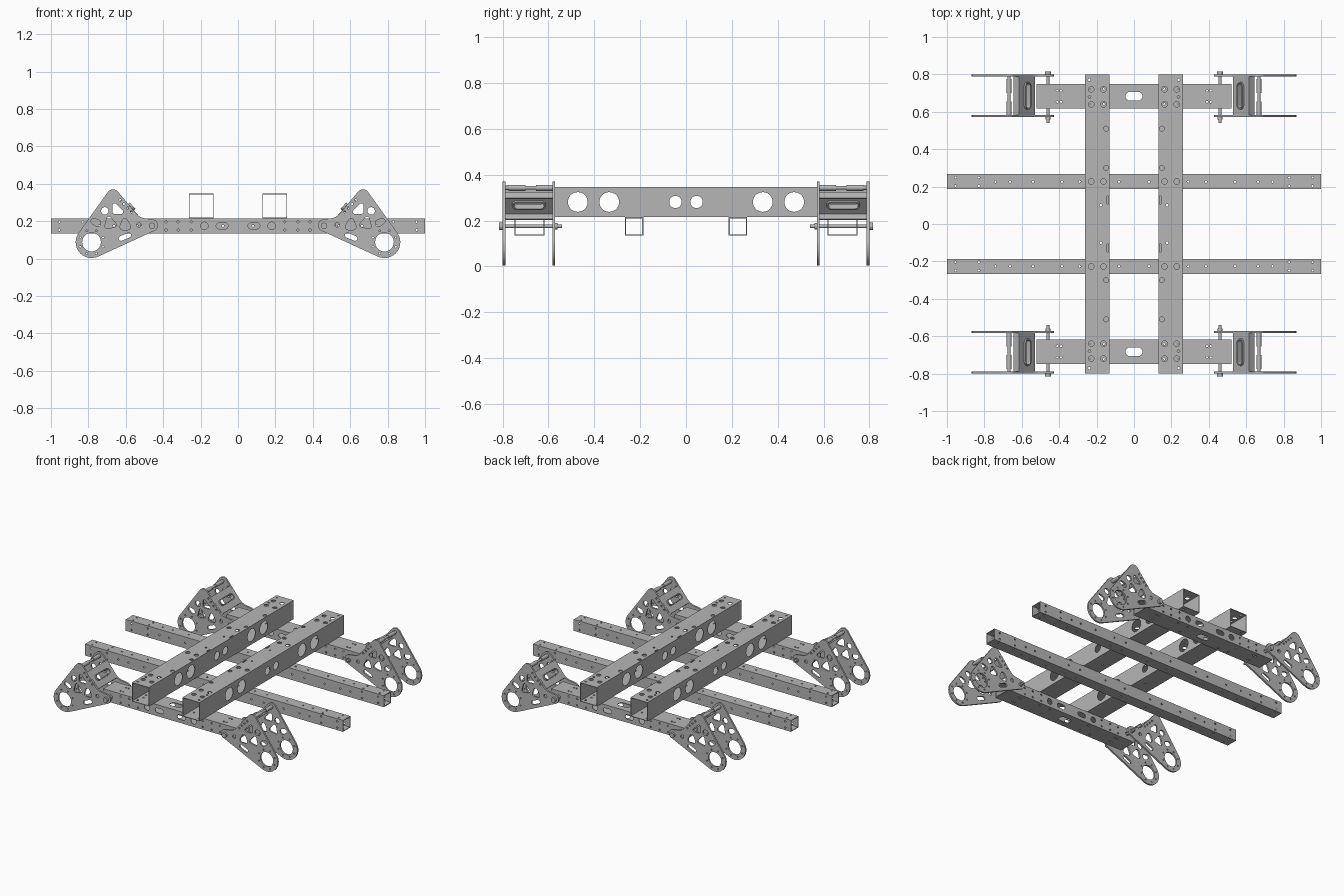
import bpy, bmesh, math
from mathutils import Matrix, Vector

cube = bpy.data.objects.get("Cube")
if cube:
    bpy.data.objects.remove(cube)

steel = bpy.data.materials.new("brushed grey")
GREY = (0.47, 0.47, 0.47, 1)
steel.diffuse_color = GREY
steel.use_nodes = True
steel.node_tree.nodes["Principled BSDF"].inputs["Base Color"].default_value = GREY

UPRIGHT = Matrix.Rotation(math.pi / 2, 4, 'X')
MIRRORS = {"left_front": (1, 1), "right_front": (-1, 1), "left_rear": (1, -1), "right_rear": (-1, -1)}
built = []


def loop(circles):
    """Outline wrapped around circles (x, y, radius); a negative radius makes a concave fillet."""
    if len(circles) == 1:
        x, y, r = circles[0]
        n = 12 if r < 0.01 else 28
        return [(x + r * math.cos(math.tau * i / n), y + r * math.sin(math.tau * i / n)) for i in range(n)]
    angles = []
    for a, b in zip(circles, circles[1:] + circles[:1]):
        dx, dy = b[0] - a[0], b[1] - a[1]
        angles.append(math.atan2(dy, dx) - math.acos((a[2] - b[2]) / math.hypot(dx, dy)))
    points = []
    for i, (x, y, r) in enumerate(circles):
        turn = (angles[i] - angles[i - 1]) % math.tau
        if r < 0:
            turn -= math.tau
        steps = max(3, int(abs(turn) * 5))
        for k in range(steps + 1):
            a = angles[i - 1] + turn * k / steps
            points.append((x + r * math.cos(a), y + r * math.sin(a)))
    return points


def box(w, h):
    return [(-w / 2, -h / 2), (w / 2, -h / 2), (w / 2, h / 2), (-w / 2, h / 2)]


def slot(x, y, half, r):
    return [(x - half, y, r), (x + half, y, r)]


def dots(xs, ys, r):
    return [[(x, y, r)] for x in xs for y in ys]


def plate(bm, outline, holes, thick, matrix):
    """Add a flat perforated plate to a bmesh."""
    curve = bpy.data.curves.new("sheet", 'CURVE')
    curve.dimensions = '2D'
    curve.fill_mode = 'BOTH'
    curve.extrude = thick / 2
    for pts in [outline] + [loop(h) for h in holes]:
        sp = curve.splines.new('POLY')
        sp.points.add(len(pts) - 1)
        for p, (x, y) in zip(sp.points, pts):
            p.co = (x, y, 0, 1)
        sp.use_cyclic_u = True
    ob = bpy.data.objects.new("sheet", curve)
    mesh = bpy.data.meshes.new_from_object(ob)
    mesh.transform(matrix)
    bm.from_mesh(mesh)
    bpy.data.objects.remove(ob)
    bpy.data.curves.remove(curve)
    bpy.data.meshes.remove(mesh)


def rod(bm, x, z, sections):
    """Add a stepped pin along y from (radius, start, end) sections."""
    for r, y0, y1 in sections:
        m = Matrix.Translation((x, (y0 + y1) / 2, z)) @ UPRIGHT
        bmesh.ops.create_cone(bm, cap_ends=True, segments=20, radius1=r, radius2=r, depth=y1 - y0, matrix=m)


def tube(length, w, h, wall, top, bottom, side):
    """Hollow rectangular tube along x, open at both ends."""
    bm = bmesh.new()
    for s, holes in ((1, top), (-1, bottom)):
        plate(bm, box(length, w), holes, wall, Matrix.Translation((0, 0, s * (h - wall) / 2)))
        m = Matrix.Translation((0, s * (w - wall) / 2, 0)) @ UPRIGHT
        plate(bm, box(length, h - 2 * wall), side, wall, m)
    return bm


def place(name, bm, matrix):
    copy = bm.copy()
    bmesh.ops.remove_doubles(copy, verts=copy.verts, dist=0.00001)
    bmesh.ops.transform(copy, matrix=matrix, verts=copy.verts)
    bmesh.ops.recalc_face_normals(copy, faces=copy.faces)
    mesh = bpy.data.meshes.new(name)
    copy.to_mesh(mesh)
    copy.free()
    mesh.materials.append(steel)
    ob = bpy.data.objects.new(name, mesh)
    bpy.context.collection.objects.link(ob)
    built.append(ob)


def mirror(sx, sy):
    return Matrix.Diagonal((sx, sy, 1, 1))


def both(*values):
    return [s * v for v in values for s in (1, -1)]


# Long top rails with lightening holes in their sides
bolt_y = both(0.227, 0.64, 0.72)
small = dots(both(0.1), [0.018], 0.007) + dots(both(0.68, 0.77), [-0.042], 0.007)
top = dots(bolt_y, [-0.033, 0.033], 0.015) + dots(both(0.3, 0.51), [0.047], 0.013) + small
top += [slot(y, 0.056, 0.018, 0.004) for y in both(0.128)]
bottom = dots(bolt_y, [-0.033, 0.033], 0.007) + small
side = dots(both(0.335, 0.472), [0], 0.043) + dots(both(0.046), [0], 0.027)
rail = tube(1.6, 0.132, 0.132, 0.004, top, bottom, side)
turn = Matrix.Translation((0.196, 0, 0.281)) @ Matrix.Rotation(math.pi / 2, 4, 'Z')
for name, s in (("left_rail", 1), ("right_rail", -1)):
    place(name, rail, mirror(s, 1) @ turn)

# Wide middle cross tubes
face = dots(both(0.83, 0.955), [-0.022, 0.022], 0.006)
face += dots(both(0.08, 0.29, 0.385, 0.54, 0.663, 0.74), [0], 0.006)
middle = tube(2, 0.08, 0.08, 0.005, face, face, face)

# Short end cross tubes carrying the brackets
pairs = dots(both(0.39, 0.41), [-0.03, 0.03], 0.006) + dots(both(0.16, 0.24), [-0.04, 0.04], 0.007)
deck = pairs + [slot(0, 0, 0.021, 0.024)]
side = dots(both(0.18), [0], 0.02) + [slot(x, 0, 0.016, 0.016) for x in both(0.085)]
side += dots(both(0.25, 0.32, 0.385), [-0.022, 0.022], 0.006) + dots(both(0.46), [0], 0.012)
end = tube(1.04, 0.132, 0.08, 0.005, deck, deck, side)
for name, s in (("front", -1), ("rear", 1)):
    place(name + "_middle_tube", middle, mirror(1, s) @ Matrix.Translation((0, 0.226, 0.175)))
    place(name + "_end_tube", end, mirror(1, s) @ Matrix.Translation((0, 0.683, 0.175)))

# Bracket plates: rounded triangle with a big eye and lightening holes
outline = loop([(0.46, 0.178, 0.032), (0.783, 0.088, 0.085), (0.668, 0.335, 0.035), (0.49, 0.285, -0.07)])
holes = [
    [(0.783, 0.088, 0.05)],
    [(0.712, 0.255, 0.02)],
    [(0.625, 0.25, 0.011), (0.66, 0.25, 0.011), (0.66, 0.285, 0.011)],
    [(0.662, 0.18, 0.012), (0.70, 0.172, 0.012), (0.69, 0.212, 0.012)],
    [(0.752, 0.19, 0.018), (0.772, 0.2, 0.014)],
    [(0.59, 0.17, 0.016), (0.615, 0.17, 0.016), (0.605, 0.2, 0.014)],
    [(0.585, 0.125, 0.013), (0.625, 0.108, 0.013)],
    [(0.53, 0.18, 0.012)],
]
holes += [[(0.783 + 0.066 * math.cos(a), 0.088 + 0.066 * math.sin(a), 0.005)]
          for a in [math.tau * (i + 0.5) / 8 for i in range(8)]]
holes += [[(0.57 + 0.02 * i, 0.25 + 0.021 * i, 0.006)] for i in range(4)]
plates = bmesh.new()
for y in (0.577, 0.794):
    plate(plates, outline, holes, 0.012, Matrix.Translation((0, y, 0)) @ UPRIGHT)

# Pins between the bracket plates
upper_pin, lower_pin = bmesh.new(), bmesh.new()
rod(upper_pin, 0.668, 0.343, [(0.013, 0.58, 0.655), (0.008, 0.655, 0.7), (0.013, 0.7, 0.775), (0.009, 0.775, 0.8)])
rod(lower_pin, 0.46, 0.175, [(0.008, 0.54, 0.81), (0.017, 0.8, 0.815), (0.014, 0.56, 0.572)])

# Sloped channel with a slotted window and raised rim
tilt = Matrix((Vector((0, 0.66, 0.75, 0.575)), (1, 0, 0, 0.6855), Vector((0, 0.75, -0.66, 0.273)), (0, 0, 0, 1)))
channel, rim = bmesh.new(), bmesh.new()
window = slot(0, 0, 0.05, 0.016)
plate(channel, box(0.205, 0.13), [window], 0.008, tilt)
for s in (1, -1):
    flange = tilt @ Matrix.Translation((0, s * 0.061, 0.019)) @ UPRIGHT
    plate(channel, box(0.205, 0.03), [], 0.008, flange)
plate(rim, loop(slot(0, 0, 0.05, 0.023)), [window], 0.03, tilt)

for corner, (sx, sy) in MIRRORS.items():
    m = mirror(sx, -sy)
    for part, bm in (("bracket_plates", plates), ("upper_pin", upper_pin), ("lower_pin", lower_pin),
                     ("sloped_channel", channel), ("window_rim", rim)):
        place(corner + "_" + part, bm, m)

# Smooth rounded edges, keeping corners sharp
bpy.ops.object.select_all(action='DESELECT')
for ob in built:
    ob.select_set(True)
bpy.context.view_layer.objects.active = built[0]
bpy.ops.object.shade_smooth_by_angle(angle=math.radians(30))
